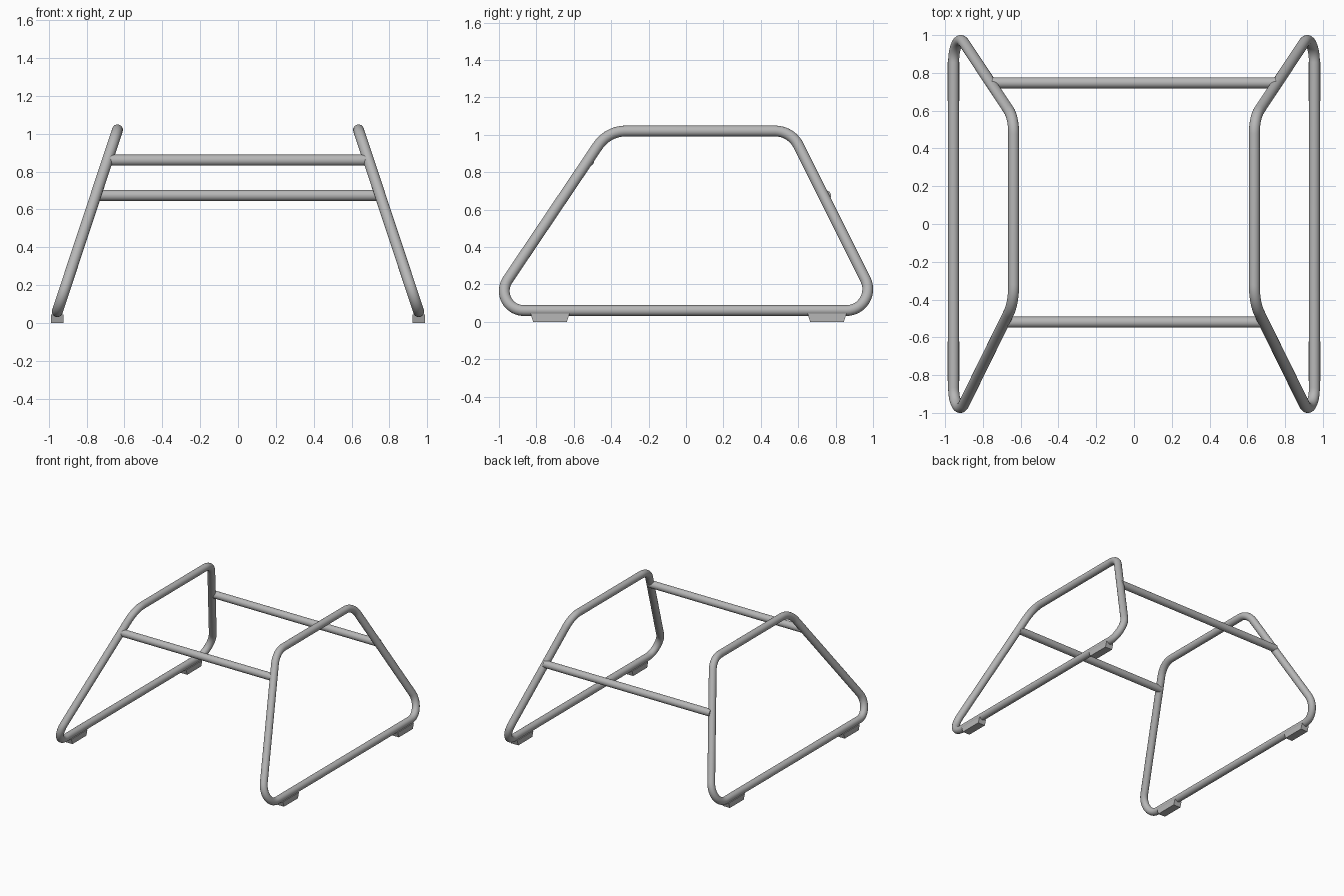
import bpy, bmesh, math
from mathutils import Vector

cube = bpy.data.objects.get("Cube")
if cube:
    bpy.data.objects.remove(cube, do_unlink=True)

TUBE_R = 0.029
Z_LOW, Z_HIGH = 0.06, 1.02
X_LOW, X_HIGH = 0.955, 0.637

steel = bpy.data.materials.new("grey steel")
steel.use_nodes = True
steel.diffuse_color = (0.47, 0.47, 0.47, 1)
steel.node_tree.nodes["Principled BSDF"].inputs["Base Color"].default_value = (0.47, 0.47, 0.47, 1)


def lean_x(z):
    """Distance of the leaning side frame from the middle at height z."""
    return X_LOW + (X_HIGH - X_LOW) * (z - Z_LOW) / (Z_HIGH - Z_LOW)


def rounded_outline(corners, steps=12):
    """Closed outline with an arc of the given radius at each corner (y, z, radius)."""
    pts = []
    for i, (y, z, r) in enumerate(corners):
        p = Vector((y, z))
        a = (Vector(corners[i - 1][:2]) - p).normalized()
        b = (Vector(corners[(i + 1) % len(corners)][:2]) - p).normalized()
        half = a.angle(b) / 2
        centre = p + (a + b).normalized() * r / math.sin(half)
        start = p + a * r / math.tan(half) - centre
        end = p + b * r / math.tan(half) - centre
        sweep = start.angle(end)
        for k in range(steps + 1):
            t = k / steps
            v = (start * math.sin((1 - t) * sweep) + end * math.sin(t * sweep)) / math.sin(sweep)
            pts.append(centre + v)
    return pts


def finish(obj, smooth=True):
    obj.data.materials.clear()
    obj.data.materials.append(steel)
    if smooth:
        bpy.ops.object.select_all(action='DESELECT')
        obj.select_set(True)
        bpy.context.view_layer.objects.active = obj
        bpy.ops.object.shade_smooth_by_angle(angle=math.radians(40))


# Bent tube loops, one on each side
outline = rounded_outline([(-1.064, Z_LOW, 0.105), (1.043, Z_LOW, 0.115),
                           (0.563, Z_HIGH, 0.14), (-0.418, Z_HIGH, 0.18)])
for side, s in (("left", 1), ("right", -1)):
    curve = bpy.data.curves.new(side + "_side_frame", 'CURVE')
    curve.dimensions = '3D'
    curve.bevel_depth = TUBE_R
    curve.bevel_resolution = 8
    spline = curve.splines.new('POLY')
    spline.points.add(len(outline) - 1)
    for point, (y, z) in zip(spline.points, outline):
        point.co = (s * lean_x(z), y, z, 1)
    spline.use_cyclic_u = True
    frame = bpy.data.objects.new(side + "_side_frame", curve)
    bpy.context.collection.objects.link(frame)
    bpy.ops.object.select_all(action='DESELECT')
    frame.select_set(True)
    bpy.context.view_layer.objects.active = frame
    bpy.ops.object.convert(target='MESH')
    finish(bpy.context.view_layer.objects.active)

# Straight cross bars reaching the tube centres
for name, y, z in (("front_cross_bar", -0.52, 0.86), ("back_cross_bar", 0.747, 0.674)):
    bpy.ops.mesh.primitive_cylinder_add(vertices=24, radius=TUBE_R, depth=2 * lean_x(z),
                                        location=(0, y, z), rotation=(0, math.pi / 2, 0))
    bar = bpy.context.object
    bar.name = name
    finish(bar)

# Foot pads under the bottom tubes, tapering at the lower ends
for side, s in (("left", 1), ("right", -1)):
    for end, y in (("front", -0.727), ("back", 0.754)):
        bm = bmesh.new()
        bmesh.ops.create_cube(bm, size=1)
        for v in bm.verts:
            half_len = 0.104 if v.co.z > 0 else 0.09
            v.co = (s * X_LOW + math.copysign(0.032, v.co.x),
                    y + math.copysign(half_len, v.co.y),
                    0.044 if v.co.z > 0 else 0)
        mesh = bpy.data.meshes.new(f"{side}_{end}_foot")
        bm.to_mesh(mesh)
        bm.free()
        foot = bpy.data.objects.new(mesh.name, mesh)
        bpy.context.collection.objects.link(foot)
        finish(foot, smooth=False)
